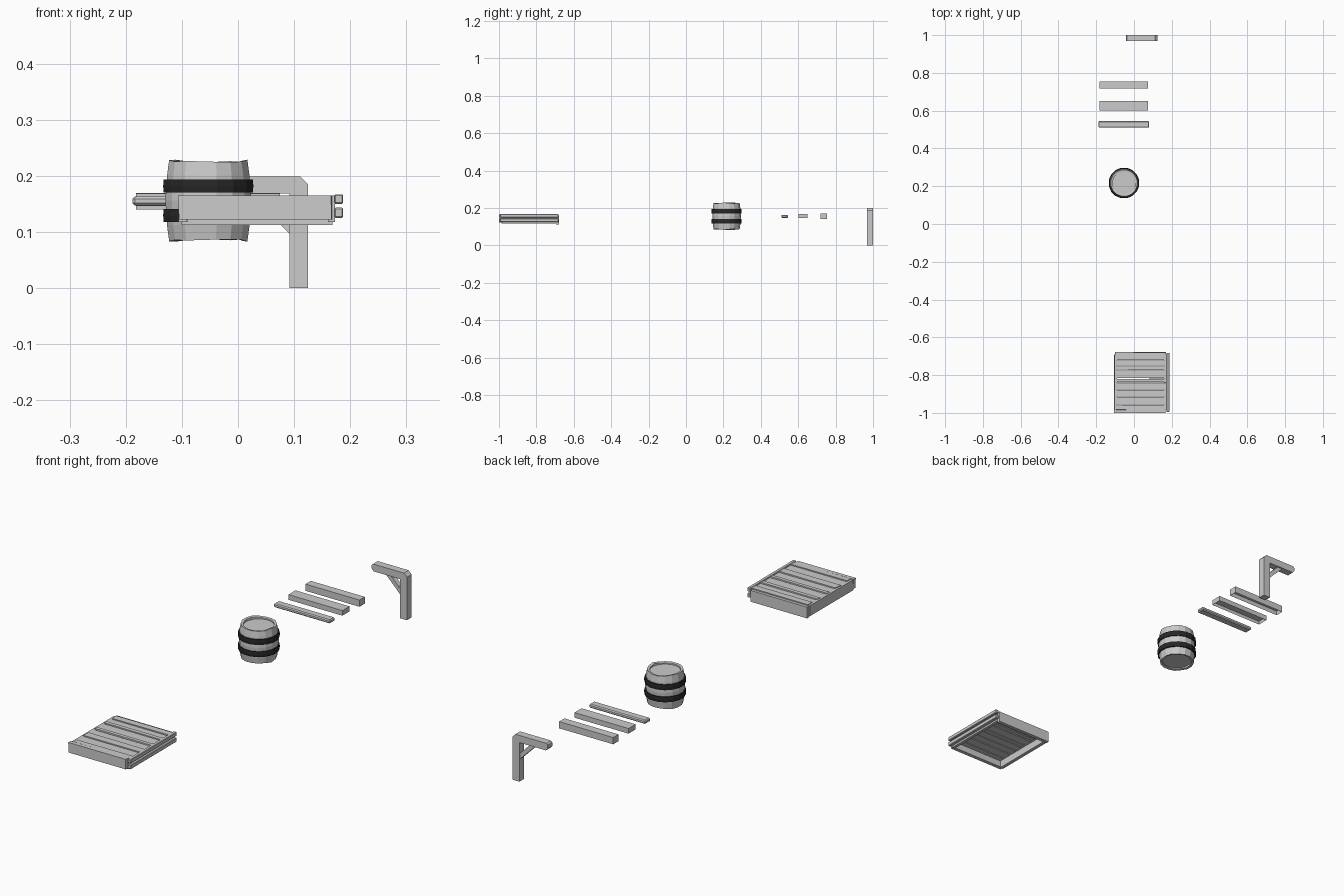
import bpy, bmesh, math, random

if "Cube" in bpy.data.objects:
    bpy.data.objects.remove(bpy.data.objects["Cube"])
random.seed(4)


def make_object(name, bm, material=None):
    bmesh.ops.recalc_face_normals(bm, faces=bm.faces)
    mesh = bpy.data.meshes.new(name)
    bm.to_mesh(mesh)
    bm.free()
    obj = bpy.data.objects.new(name, mesh)
    bpy.context.collection.objects.link(obj)
    if material:
        mesh.materials.append(material)
    return obj


def box(name, x, y, z, chamfer=0.0, wobble=0.0, open_bottom=False):
    """Hand-cut board from (min, max) ranges, with optional chamfer and uneven corners."""
    bm = bmesh.new()
    bmesh.ops.create_cube(bm, size=1)
    for v in bm.verts:
        v.co = [(r[0] + r[1]) / 2 + c * (r[1] - r[0]) for c, r in zip(v.co, (x, y, z))]
        v.co.x += random.uniform(-wobble, wobble)
        v.co.y += random.uniform(-wobble, wobble) * 0.5
    if open_bottom:
        low = min(bm.faces, key=lambda f: f.calc_center_median().z)
        bmesh.ops.inset_region(bm, faces=[low], thickness=0.004)
        for v in low.verts:
            v.co.z += (z[1] - z[0]) * 0.6
    elif chamfer:
        bmesh.ops.bevel(bm, geom=bm.edges[:], offset=chamfer, segments=1, affect='EDGES')
    return make_object(name, bm)


def extrude_xz(name, points, y0, y1):
    """Flat xz outline given thickness along y."""
    bm = bmesh.new()
    face = bm.faces.new([bm.verts.new((px, y0, pz)) for px, pz in points])
    new = bmesh.ops.extrude_face_region(bm, geom=[face])['geom']
    for v in new:
        if isinstance(v, bmesh.types.BMVert):
            v.co.y = y1
    return make_object(name, bm)


def lathe(name, profile, sides, centre, closed=False, jitter=None, material=None):
    """Revolve (radius, z, jitter weight) points; open profiles get end caps."""
    bm = bmesh.new()
    jitter = jitter or [0] * sides
    rings = []
    for r, z, w in profile:
        ring = []
        for i in range(sides):
            a = math.tau * (i + 0.5) / sides
            ring.append(bm.verts.new((centre[0] + r * math.cos(a),
                                      centre[1] + r * math.sin(a), z + w * jitter[i])))
        rings.append(ring)
    pairs = list(zip(rings, rings[1:]))
    if closed:
        pairs.append((rings[-1], rings[0]))
    else:
        bm.faces.new(rings[0])
        bm.faces.new(rings[-1])
    for a, b in pairs:
        for i in range(sides):
            j = (i + 1) % sides
            bm.faces.new((a[i], a[j], b[j], b[i]))
    return make_object(name, bm, material)


# Barrel: staves with uneven tips and recessed lids
SIDES = 16
CENTRE = (-0.053, 0.217)
tips = [random.uniform(-0.005, 0.0) for _ in range(SIDES)]
lathe("barrel_body", [
    (0.061, 0.092, 0), (0.061, 0.084, -1), (0.071, 0.082, -1), (0.075, 0.112, 0),
    (0.078, 0.156, 0), (0.075, 0.200, 0), (0.071, 0.229, 1), (0.061, 0.227, 1),
    (0.061, 0.217, 0)], SIDES, CENTRE, jitter=tips)

# Dark barrel hoops
iron = bpy.data.materials.new("dark_iron")
iron.diffuse_color = (0.02, 0.02, 0.02, 1)
iron.use_nodes = True
iron.node_tree.nodes["Principled BSDF"].inputs["Base Color"].default_value = iron.diffuse_color
for name, z0, z1 in (("lower_hoop", 0.118, 0.141), ("upper_hoop", 0.170, 0.193)):
    lathe(name, [(0.074, z0, 0), (0.081, z0, 0), (0.082, (z0 + z1) / 2, 0),
                 (0.081, z1, 0), (0.074, z1, 0)], SIDES, CENTRE, closed=True, material=iron)

# Three loose beams
box("narrow_beam", (-0.188, 0.080), (0.510, 0.545), (0.147, 0.163), chamfer=0.004)
box("middle_beam", (-0.182, 0.075), (0.602, 0.650), (0.146, 0.168), open_bottom=True)
box("thick_beam", (-0.182, 0.075), (0.718, 0.754), (0.140, 0.169), open_bottom=True)

# Corner bracket: post with arm, and diagonal brace
extrude_xz("bracket_post_and_arm", [
    (0.092, 0), (0.125, 0), (0.125, 0.185), (0.111, 0.199), (-0.036, 0.199),
    (-0.042, 0.193), (-0.042, 0.178), (-0.034, 0.168), (0.092, 0.168)], 0.968, 1.0)
extrude_xz("bracket_brace", [
    (0.094, 0.094), (0.094, 0.119), (0.043, 0.170), (0.018, 0.170)], 0.974, 0.994)

# Platform: side boards around an open underside
box("front_board", (-0.106, 0.167), (-1.0, -0.984), (0.122, 0.165), wobble=0.001)
box("back_board", (-0.100, 0.169), (-0.694, -0.679), (0.112, 0.160), wobble=0.001)
box("left_board", (-0.105, -0.090), (-0.985, -0.692), (0.118, 0.162), wobble=0.001)
box("right_board", (0.160, 0.173), (-0.985, -0.692), (0.118, 0.158))

# Double rail on the right side
for name, z in (("lower_rail", (0.125, 0.143)), ("upper_rail", (0.150, 0.167))):
    box(name, (0.172, 0.187), (-0.995, -0.682), z, chamfer=0.002)

# Deck planks with thin gaps
edges = [-0.986, -0.957, -0.914, -0.877, -0.838, -0.818, -0.774, -0.752, -0.722, -0.690]
for i, (y0, y1) in enumerate(zip(edges, edges[1:])):
    top = 0.165 - 0.003 * (i % 2)
    box(f"deck_plank_{i + 1}", (-0.096, 0.173), (y0 + 0.002, y1 - 0.002),
        (0.150, top), wobble=0.002)
